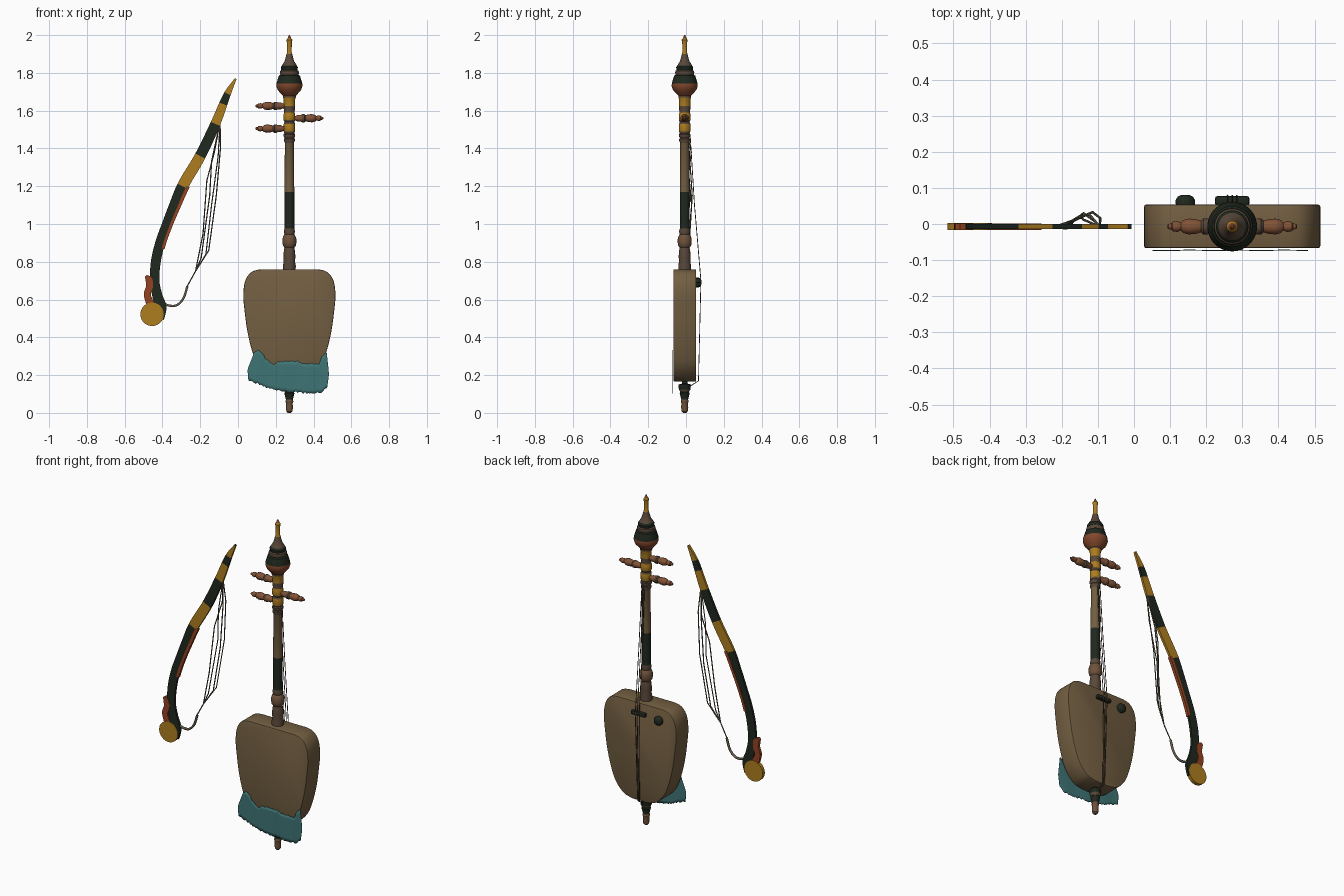
import bpy, bmesh, math, random
from mathutils import Vector, Matrix

if "Cube" in bpy.data.objects:
    bpy.data.objects.remove(bpy.data.objects["Cube"])

random.seed(4)
CX, CY = 0.272, -0.007          # axis of the fiddle


def mat(name, *rgb):
    m = bpy.data.materials.new(name)
    m.diffuse_color = (*rgb, 1)
    m.use_nodes = True
    m.node_tree.nodes["Principled BSDF"].inputs["Base Color"].default_value = m.diffuse_color
    return m


TAN = mat("tan wood", .172, .114, .054)
GOLD = mat("gold paint", .42, .205, .014)
DARK = mat("dark green paint", .014, .021, .013)
RUST = mat("rust wood", .22, .062, .025)
GREY = mat("grey brown wood", .10, .064, .042)
COPPER = mat("copper brown wood", .22, .085, .036)
BROWN = mat("brown wood", .16, .085, .045)
RED = mat("red paint", .30, .055, .015)
TEAL = mat("teal cloth", .05, .175, .178)
STRING = mat("string grey", .14, .115, .08)


def finish(name, bm, mats, angle=35):
    bmesh.ops.recalc_face_normals(bm, faces=bm.faces)
    me = bpy.data.meshes.new(name)
    bm.to_mesh(me)
    bm.free()
    for m in mats:
        me.materials.append(m)
    me.shade_smooth()
    me.set_sharp_from_angle(angle=math.radians(angle))
    ob = bpy.data.objects.new(name, me)
    bpy.context.collection.objects.link(ob)
    return ob


def spline(pts, n):
    """Catmull-Rom through points of any dimension"""
    p = [Vector(q) for q in pts]
    p = [2 * p[0] - p[1]] + p + [2 * p[-1] - p[-2]]
    out = []
    for i in range(1, len(p) - 2):
        a, b, c, d = p[i - 1:i + 3]
        for k in range(n):
            t = k / n
            out.append(.5 * (2 * b + (c - a) * t + (2 * a - 5 * b + 4 * c - d) * t * t
                             + (3 * b - a - 3 * c + d) * t ** 3))
    return out + [p[-2]]


def lathe(name, prof, bands, matrix, sides=32):
    """prof = (height, radius); bands = (top height, material)"""
    bm = bmesh.new()
    mats = list(dict.fromkeys(m for _, m in bands))
    rings = [[bm.verts.new((r * math.cos(2 * math.pi * k / sides),
                            r * math.sin(2 * math.pi * k / sides), z))
              for k in range(sides)] for z, r in prof]
    for i in range(len(rings) - 1):
        mid = (prof[i][0] + prof[i + 1][0]) / 2
        m = next((m for top, m in bands if mid <= top), bands[-1][1])
        for k in range(sides):
            j = (k + 1) % sides
            f = bm.faces.new((rings[i][k], rings[i][j], rings[i + 1][j], rings[i + 1][k]))
            f.material_index = mats.index(m)
    bm.faces.new(rings[0])
    bm.faces.new(rings[-1])
    bm.transform(matrix)
    return finish(name, bm, mats)


def ribbon(name, rows, mats, rule=lambda z: 0, y0=-.014, y1=0):
    """Flat slab; each row is (left x, left z, right x, right z)"""
    bm = bmesh.new()
    rings = [[bm.verts.new(c) for c in ((a, y0, b), (c, y0, d), (c, y1, d), (a, y1, b))]
             for a, b, c, d in rows]
    for p, q in zip(rings, rings[1:]):
        for k in range(4):
            f = bm.faces.new((p[k], p[(k + 1) % 4], q[(k + 1) % 4], q[k]))
            f.material_index = rule((p[0].co.z + p[1].co.z + q[0].co.z + q[1].co.z) / 4)
    bm.faces.new(rings[0])
    bm.faces.new(rings[-1])
    return finish(name, bm, mats)


def offsets(path, lo=-1, hi=1):
    """Turn (x, z, half width) samples into ribbon rows square to the path"""
    rows = []
    for i, p in enumerate(path):
        d = path[min(i + 1, len(path) - 1)] - path[max(i - 1, 0)]
        n = Vector((-d[1], d[0])).normalized() * p[2]
        rows.append((p[0] + n.x * lo, p[1] + n.y * lo, p[0] + n.x * hi, p[1] + n.y * hi))
    return rows


def cord(name, pts, r, m):
    cu = bpy.data.curves.new(name, 'CURVE')
    cu.dimensions = '3D'
    cu.bevel_depth, cu.bevel_resolution, cu.use_fill_caps = r, 1, True
    sp = cu.splines.new('POLY')
    sp.points.add(len(pts) - 1)
    for q, p in zip(sp.points, pts):
        q.co = (*p, 1)
    cu.materials.append(m)
    ob = bpy.data.objects.new(name, cu)
    bpy.context.collection.objects.link(ob)


# sound box: mirrored half outline, extruded and bevelled
half = spline([(.05, .166), (.11, .185), (.165, .245), (.198, .33), (.222, .43), (.236, .53),
               (.244, .62), (.235, .695), (.207, .74), (.165, .758), (.10, .76)], 6)
outline = [(x, z) for x, z in half] + [(-x, z) for x, z in reversed(half)]
bm = bmesh.new()
face = bm.faces.new([bm.verts.new((CX + x, -.067, z)) for x, z in outline])
ext = bmesh.ops.extrude_face_region(bm, geom=[face])["geom"]
bmesh.ops.translate(bm, vec=(0, .121, 0), verts=[v for v in ext if isinstance(v, bmesh.types.BMVert)])
rim = [e for e in bm.edges if abs(e.verts[0].co.y - e.verts[1].co.y) < 1e-5]
bmesh.ops.bevel(bm, geom=rim, offset=.006, segments=2, affect='EDGES', profile=.5)
finish("sound_box", bm, [TAN], 40)

# turned neck and finial
axis = Matrix.Translation((CX, CY, 0))
neck = [(.74, .033), (.78, .034), (.80, .030), (.83, .032), (.86, .029), (.875, .026), (.885, .034),
        (.90, .037), (.92, .037), (.935, .033), (.945, .026), (.96, .030), (.975, .026), (1.0, .026),
        (1.17, .026), (1.43, .024), (1.44, .029), (1.45, .029), (1.455, .025), (1.465, .031), (1.475, .031),
        (1.48, .026), (1.49, .030), (1.53, .030), (1.54, .026), (1.55, .031), (1.58, .031),
        (1.59, .027), (1.61, .030), (1.625, .030), (1.66, .030), (1.67, .034), (1.685, .034), (1.69, .04)]
lathe("neck", neck, [(.87, GREY), (.946, BROWN), (.985, GREY), (1.17, DARK), (1.43, TAN), (1.485, GREY),
                     (1.535, GOLD), (1.55, GREY), (1.585, GOLD), (1.62, GREY), (1.665, GOLD), (1.7, GREY)], axis)
finial = [(1.675, .030), (1.69, .045), (1.71, .062), (1.73, .069), (1.745, .068), (1.765, .062),
          (1.785, .056), (1.79, .048), (1.80, .051), (1.81, .049), (1.815, .043),
          (1.83, .045), (1.84, .038), (1.85, .033), (1.86, .026), (1.88, .020), (1.90, .015),
          (1.91, .012), (1.96, .013), (1.975, .016), (1.982, .010), (2.0, .003)]
lathe("finial", finial, [(1.746, RUST), (1.788, DARK), (1.822, GREY), (1.84, DARK), (1.90, GREY),
                         (1.98, GOLD), (2.0, RUST)], axis)

# bottom spike
spike = [(0, .008), (.008, .016), (.03, .019), (.05, .017), (.06, .021), (.07, .018), (.09, .023),
         (.105, .027), (.11, .023), (.125, .031), (.15, .033), (.155, .014), (.19, .014)]
lathe("bottom_spike", spike, [(.065, BROWN), (.11, DARK), (.125, GREY), (.2, DARK)], axis)

# tuning pegs
peg = [(0, .012), (.035, .013), (.045, .018), (.06, .018), (.068, .022), (.08, .022), (.086, .016),
       (.10, .020), (.12, .022), (.135, .018), (.142, .011), (.152, .015), (.165, .013),
       (.168, .009), (.177, .007), (.18, .003)]
for i, (z, side) in enumerate([(1.625, -1), (1.56, 1), (1.505, -1)]):
    lathe(f"tuning_peg_{i + 1}", peg, [(.065, COPPER), (.083, GREY), (.2, COPPER)],
          Matrix.Translation((CX, CY, z)) @ Matrix.Rotation(side * math.pi / 2, 4, 'Y'), 20)

# back fittings: bridge and round knob
bm = bmesh.new()
bmesh.ops.create_cube(bm, size=1, matrix=Matrix.Translation((CX, .064, .70)) @ Matrix.Diagonal((.096, .028, .024, 1)))
bmesh.ops.bevel(bm, geom=bm.edges[:], offset=.008, segments=2, affect='EDGES', profile=.5)
finish("bridge", bm, [DARK])
lathe("round_knob", [(.05, .026), (.066, .027), (.076, .021), (.081, .010)], [(1, DARK)],
      Matrix.Translation((.142, 0, .69)) @ Matrix.Rotation(-math.pi / 2, 4, 'X'), 24)

# three strings over the bridge
for i in (-1, 0, 1):
    cord(f"string_{i + 2}", [(CX + .008 * i, .022, 1.47), (CX + .012 * i, .045, 1.10), (CX + .013 * i, .079, .70),
                             (CX + .006 * i, .066, .17), (CX + .004 * i, .02, .14)], .0022, GREY)


# ragged cloth on the front
def table(pts, u):
    for (a, p), (b, q) in zip(pts, pts[1:]):
        if u <= b:
            return p + (q - p) * (u - a) / (b - a)
    return pts[-1][1]


top = [(0, .32), (.04, .33), (.10, .325), (.16, .285), (.28, .25), (.32, .272), (.6, .275), (.65, .262),
       (.90, .26), (.94, .305), (1, .32)]
low = [(0, .175), (.08, .16), (.28, .128), (.55, .108), (.92, .105), (1, .135)]
bm = bmesh.new()
N, R = 64, 8
grid = []
for i in range(N + 1):
    u = i / N
    zt = table(top, u) + random.uniform(-.004, .004)
    zb = table(low, u) + random.uniform(-.005, .005)
    col = []
    for j in range(R + 1):
        t = j / R
        xl, xr = table([(0, .085), (.6, .05), (1, .055)], t), table([(0, .47), (.6, .482), (1, .472)], t)
        col.append(bm.verts.new((xl + (xr - xl) * u, -.073 - .001 * math.sin(u * 20) * t, zt + (zb - zt) * t)))
    grid.append(col)
for a, b in zip(grid, grid[1:]):
    for j in range(R):
        bm.faces.new((a[j], a[j + 1], b[j + 1], b[j]))
cloth = finish("front_cloth", bm, [TEAL])
sol = cloth.modifiers.new("thickness", 'SOLIDIFY')
sol.thickness, sol.offset = .002, 0

# bow stick with painted bands
path = spline([(-.425, .50, .034), (-.412, .56, .033), (-.427, .62, .027), (-.441, .70, .025), (-.435, .80, .026),
               (-.412, .90, .026), (-.376, 1.0, .026), (-.336, 1.10, .028), (-.288, 1.21, .030),
               (-.20, 1.36, .029), (-.12, 1.53, .026), (-.06, 1.68, .019), (-.012, 1.77, .005)], 12)
gold_bands = [(1.20, 1.365), (1.53, 1.63), (1.69, 1.8)]
ribbon("bow_stick", offsets(path), [DARK, GOLD], lambda z: int(any(a < z < b for a, b in gold_bands)))
# red lining along the inner edge
ribbon("bow_lining", offsets([p for p in path if .87 < p[1] < 1.22], -1.2, -.6), [RED], y0=-.016, y1=.002)
# curled horn and end disc
ribbon("bow_horn", offsets(spline([(-.488, .725, .008), (-.472, .705, .018), (-.468, .67, .018),
                                   (-.480, .63, .018), (-.468, .585, .020), (-.45, .55, .02)], 6)),
       [RED], y0=-.016, y1=.002)
lathe("bow_end_disc", [(-.017, .062), (.003, .062)], [(1, GOLD)],
      Matrix.Translation((-.455, 0, .522)) @ Matrix.Rotation(-math.pi / 2, 4, 'X'), 40)

# loose bow hair gathered into a cord
strands = [[(-.093, .016, 1.40), (-.115, .033, 1.15), (-.155, .015, .86)],
           [(-.125, .028, 1.38), (-.165, .010, 1.23), (-.185, -.012, .95)],
           [(-.105, .005, 1.36), (-.140, .030, 1.10), (-.170, .006, .84)],
           [(-.140, .012, 1.33), (-.150, .022, 1.15), (-.195, -.005, .82)]]
for i, mid in enumerate(strands):
    cord(f"bow_hair_{i + 1}", [(-.095, -.007, 1.54)] + mid + [(-.225, -.01, .75), (-.272, -.007, .665)], .0032, STRING)
cord("bow_cord", [tuple(p) for p in spline([(-.268, -.007, .67), (-.290, -.007, .605), (-.33, -.007, .568),
                                            (-.385, -.007, .575), (-.42, -.007, .61)], 6)], .007, STRING)
